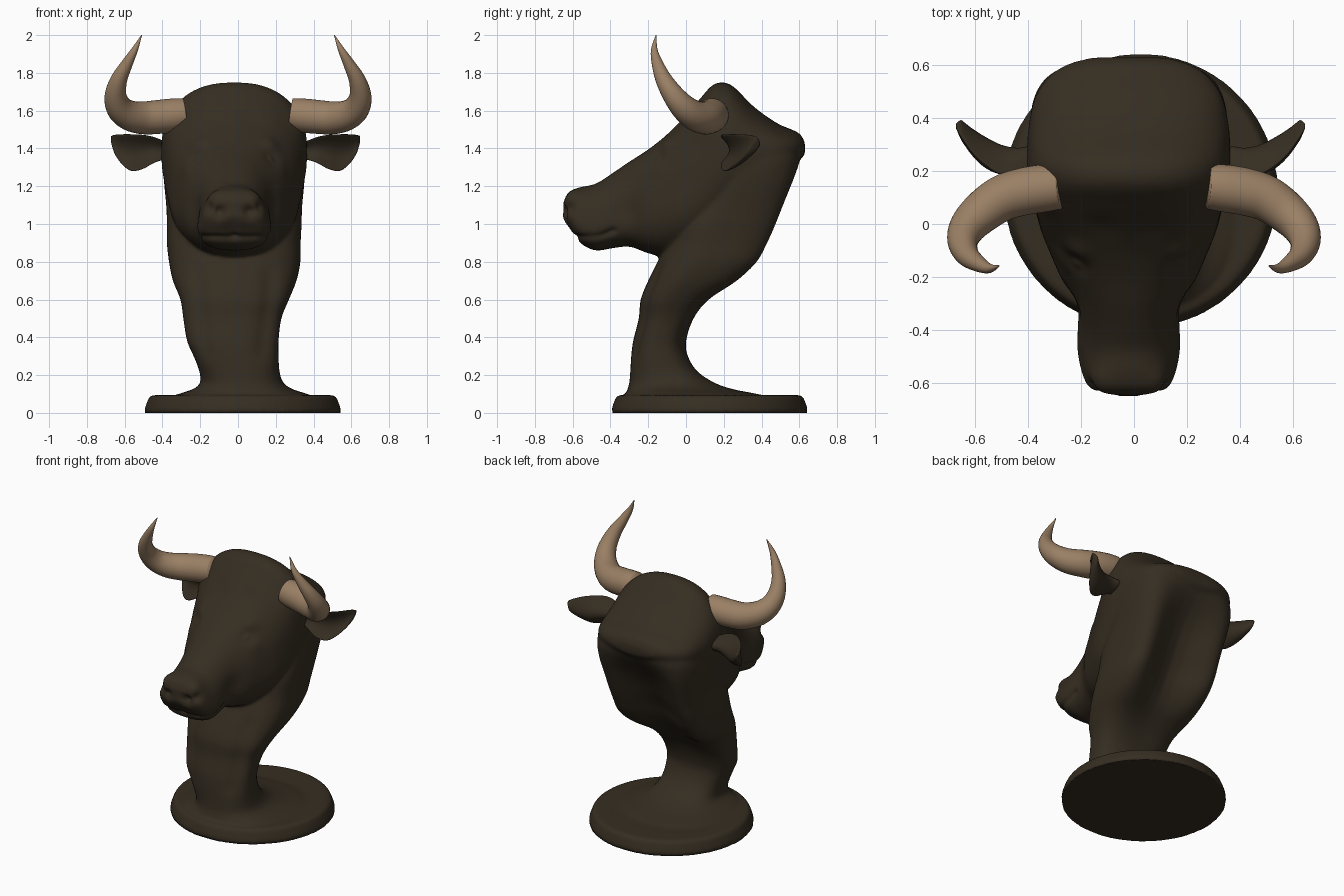
import bpy, bmesh, math
from mathutils import Vector

if "Cube" in bpy.data.objects:
    bpy.data.objects.remove(bpy.data.objects["Cube"])

CX = -0.02  # the sculpted head sits slightly left of centre


def material(name, col):
    m = bpy.data.materials.new(name)
    m.diffuse_color = (*col, 1)
    m.use_nodes = True
    m.node_tree.nodes["Principled BSDF"].inputs["Base Color"].default_value = m.diffuse_color
    return m


hide = material("dark brown hide", (0.036, 0.0265, 0.0155))
horn_mat = material("tan horn", (0.325, 0.215, 0.13))


def spline(rows, n):
    """Catmull-Rom interpolation through rows of numbers."""
    out = []
    for i in range(len(rows) - 1):
        a, b, c, d = (rows[max(0, min(len(rows) - 1, i + k))] for k in (-1, 0, 1, 2))
        for s in range(n):
            t = s / n
            out.append([0.5 * (2 * q + (r - p) * t + (2 * p - 5 * q + 4 * r - u) * t * t
                               + (3 * q - p - 3 * r + u) * t ** 3) for p, q, r, u in zip(a, b, c, d)])
    return out + [list(rows[-1])]


def loft(bm, rings):
    """Skin closed rings and cap both ends."""
    vs = [[bm.verts.new(p) for p in ring] for ring in rings]
    n = len(vs[0])
    for a, b in zip(vs, vs[1:]):
        for i in range(n):
            bm.faces.new((a[i], a[(i + 1) % n], b[(i + 1) % n], b[i]))
    bm.faces.new(vs[0][::-1])
    bm.faces.new(vs[-1])


def finish(bm, name, mat):
    bmesh.ops.recalc_face_normals(bm, faces=bm.faces)
    me = bpy.data.meshes.new(name)
    bm.to_mesh(me)
    bm.free()
    ob = bpy.data.objects.new(name, me)
    bpy.context.collection.objects.link(ob)
    me.materials.append(mat)
    for p in me.polygons:
        p.use_smooth = True
    return ob


def oval(n, e):
    """Unit superellipse."""
    pts = []
    for i in range(n):
        t = 2 * math.pi * i / n
        c, s = math.cos(t), math.sin(t)
        pts.append((math.copysign(abs(c) ** (2 / e), c), math.copysign(abs(s) ** (2 / e), s)))
    return pts


# Head slices: y, top z, bottom z, half width, upper taper, squareness
head = [(-0.648, 1.12, 1.04, .11, .1, 2.6), (-0.62, 1.17, 0.985, .148, .15, 2.6), (-0.56, 1.195, 0.90, .172, .18, 2.6),
        (-0.48, 1.212, 0.86, .187, .2, 2.5), (-0.40, 1.262, 0.87, .19, .2, 2.4), (-0.30, 1.33, 0.88, .205, .15, 2.4),
        (-0.20, 1.395, 0.845, .255, .1, 2.4), (-0.10, 1.475, 0.825, .295, .03, 2.4), (0, 1.58, 0.84, .335, 0, 2.4),
        (0.08, 1.67, 0.88, .36, 0, 2.4), (0.14, 1.735, 0.92, .375, 0, 2.4), (0.20, 1.75, 0.98, .385, 0, 2.4),
        (0.26, 1.72, 1.04, .385, 0, 2.4), (0.36, 1.62, 1.14, .38, 0, 2.3), (0.48, 1.535, 1.25, .355, 0, 2.2),
        (0.56, 1.5, 1.30, .30, 0, 2.1), (0.605, 1.475, 1.34, .23, 0, 2), (0.63, 1.43, 1.37, .14, 0, 2)]
bm = bmesh.new()
rings = []
for y, zt, zb, w, k, e in spline(head, 4):
    rings.append([(CX + w * c * (1 - k * s), y, (zt + zb) / 2 + (zt - zb) / 2 * s) for c, s in oval(48, e)])
loft(bm, rings)

# Neck slices: z, front y, back y, left x, right x, depth of the hollow at the back
neck = [(.05, -.33, .52, -.42, .45, 0), (.095, -.32, .40, -.33, .38, 0), (.125, -.31, .25, -.24, .29, 0),
        (.16, -.30, .15, -.20, .24, 0), (.22, -.295, .06, -.205, .22, 0), (.30, -.29, .01, -.235, .215, 0),
        (.38, -.28, .0, -.27, .215, 0), (.5, -.25, .04, -.29, .23, .02), (.6, -.24, .12, -.305, .27, .05),
        (.7, -.20, .27, -.345, .31, .12), (.8, -.15, .375, -.365, .33, .16), (.9, -.10, .43, -.375, .33, .165),
        (1.0, -.06, .475, -.375, .335, .155), (1.1, 0, .515, -.38, .34, .14), (1.2, .05, .555, -.39, .35, .115),
        (1.3, .1, .592, -.395, .355, .07), (1.37, .16, .61, -.38, .345, .03), (1.43, .2, .605, -.345, .31, 0),
        (1.47, .25, .57, -.27, .24, 0)]
rings = []
for z, yf, yb, xl, xr, h in spline(neck, 4):
    mid, half = (yf + yb) / 2, (yb - yf) / 2
    back = [half * s - (h * (1 - c * c) ** 2 if s > 0 else 0) for c, s in oval(48, 2.5)]
    grow = half / max(back)  # keeps the rim of the hollow on the side profile
    rings.append([((xl + xr) / 2 + (xr - xl) / 2 * c, mid + (b * grow if b > 0 else b), z)
                  for (c, s), b in zip(oval(48, 2.5), back)])
loft(bm, rings)

# Round plinth with sloping rim, fused to the neck
loft(bm, [[(.025 + r * math.cos(i * math.pi / 48), .125 + r * math.sin(i * math.pi / 48), z) for i in range(96)]
          for r, z in ((.52, 0), (.52, .02), (.498, .08), (.485, .094))])
rough = finish(bm, "rough_bust", hide)

# Fuse everything into one smooth skin
rm = rough.modifiers.new("fuse", 'REMESH')
rm.mode = 'VOXEL'
rm.voxel_size = 0.012
sm = rough.modifiers.new("soften", 'SMOOTH')
sm.iterations = 8
dg = bpy.context.evaluated_depsgraph_get()
skin = bpy.data.meshes.new_from_object(rough.evaluated_get(dg))
bpy.data.objects.remove(rough)
bust = bpy.data.objects.new("bull_bust", skin)
bpy.context.collection.objects.link(bust)
skin.materials.clear()
skin.materials.append(hide)

# Sculpted details on both sides: x, y, z, radius, push
dabs = [(.08, -.63, 1.065, .032, -.045), (.125, -.61, 1.085, .03, -.035),  # nostril
        (.10, -.585, 1.14, .045, .012), (.05, -.64, 1.03, .04, .008),       # nose wing
        (.20, -.15, 1.355, .045, -.016), (.205, -.16, 1.355, .022, .014),   # eye
        (.19, -.10, 1.42, .05, .014), (.23, -.13, 1.29, .05, .008),         # brow, cheekbone
        (.20, -.32, 1.06, .08, -.015),                                      # hollow of the face
        (.31, 0, 1.02, .14, .015), (.32, .13, 1.50, .08, .012),             # jaw, horn root
        (.10, -.02, 1.55, .07, -.008)]                                      # forehead dip
for x, y, z, _, _ in spline([(0, -.585, .93, 0, 0), (.09, -.58, .928, 0, 0), (.155, -.54, .935, 0, 0),
                             (.18, -.45, .94, 0, 0), (.185, -.38, .965, 0, 0)], 4):
    dabs.append((x, y, z, .018, -.009))                                     # mouth line
for t in range(9):                                                          # furrows down the neck
    dabs.append((.20 - .006 * t, -.17 - .014 * t, .76 - .055 * t, .05, -.009))
strokes = [(Vector((CX + sgn * x, y, z)), r, d) for x, y, z, r, d in dabs for sgn in (1, -1)]
moves = []
for v in skin.vertices:
    push = 0.0
    co = v.co
    for c, r, d in strokes:
        q = (co - c).length_squared / (r * r)
        if q < 6:
            push += d * math.exp(-q)
    moves.append(co + v.normal * push)
for v, p in zip(skin.vertices, moves):
    v.co = p
    if p.z < 0.012:
        v.co.z = 0.0
for p in skin.polygons:
    p.use_smooth = True

# Ears: leaf shape with a cupped front; x, y, z, cup depth, half height, lean of the upper edge
ear = [(.30, .24, 1.39, .015, .04, 0), (.37, .24, 1.39, .025, .048, 0), (.43, .225, 1.392, .033, .068, 0),
       (.49, .23, 1.382, .04, .09, 0), (.55, .26, 1.378, .04, .097, .005), (.60, .30, 1.395, .032, .08, .005),
       (.64, .345, 1.422, .018, .05, .005), (.66, .368, 1.45, .003, .015, 0)]
for sgn, side in ((1, "right"), (-1, "left")):
    bm = bmesh.new()
    rings = []
    for x, y, z, hy, hz, lean in spline(ear, 5):
        ring = []
        for i in range(32):
            c, s = math.cos(i * math.pi / 16), math.sin(i * math.pi / 16)
            thick = min(.03, hz * .6) * c
            ring.append((-.013 + sgn * x, y + hy * (1 - 2 * s * s) + thick + lean * s, z + hz * s))
        rings.append(ring)
    loft(bm, rings)
    finish(bm, side + "_ear", hide)

# Horns: sweep out, forward and up; x, y, z, radius
horn = [(.28, .14, 1.583, .084), (.34, .135, 1.575, .09), (.42, .122, 1.567, .09), (.50, .097, 1.562, .087),
        (.575, .045, 1.575, .08), (.628, -.01, 1.615, .07), (.648, -.065, 1.68, .058), (.632, -.115, 1.76, .045),
        (.592, -.148, 1.84, .032), (.548, -.168, 1.92, .018), (.51, -.158, 2.0, .002)]
for sgn, side in ((1, "right"), (-1, "left")):
    path = spline(horn, 5)
    bm = bmesh.new()
    rings = []
    for i, (x, y, z, r) in enumerate(path):
        a, b = path[max(0, i - 1)], path[min(len(path) - 1, i + 1)]
        t = (Vector(b[:3]) - Vector(a[:3])).normalized()
        u = t.cross(Vector((.3, .9, -.35))).normalized()
        w = t.cross(u)
        ring = []
        for k in range(28):
            an = k * math.pi / 14
            p = Vector((x, y, z)) + (u * math.cos(an) + w * math.sin(an)) * r
            ring.append((sgn * p.x, p.y, p.z))
        rings.append(ring)
    loft(bm, rings)
    finish(bm, side + "_horn", horn_mat)
